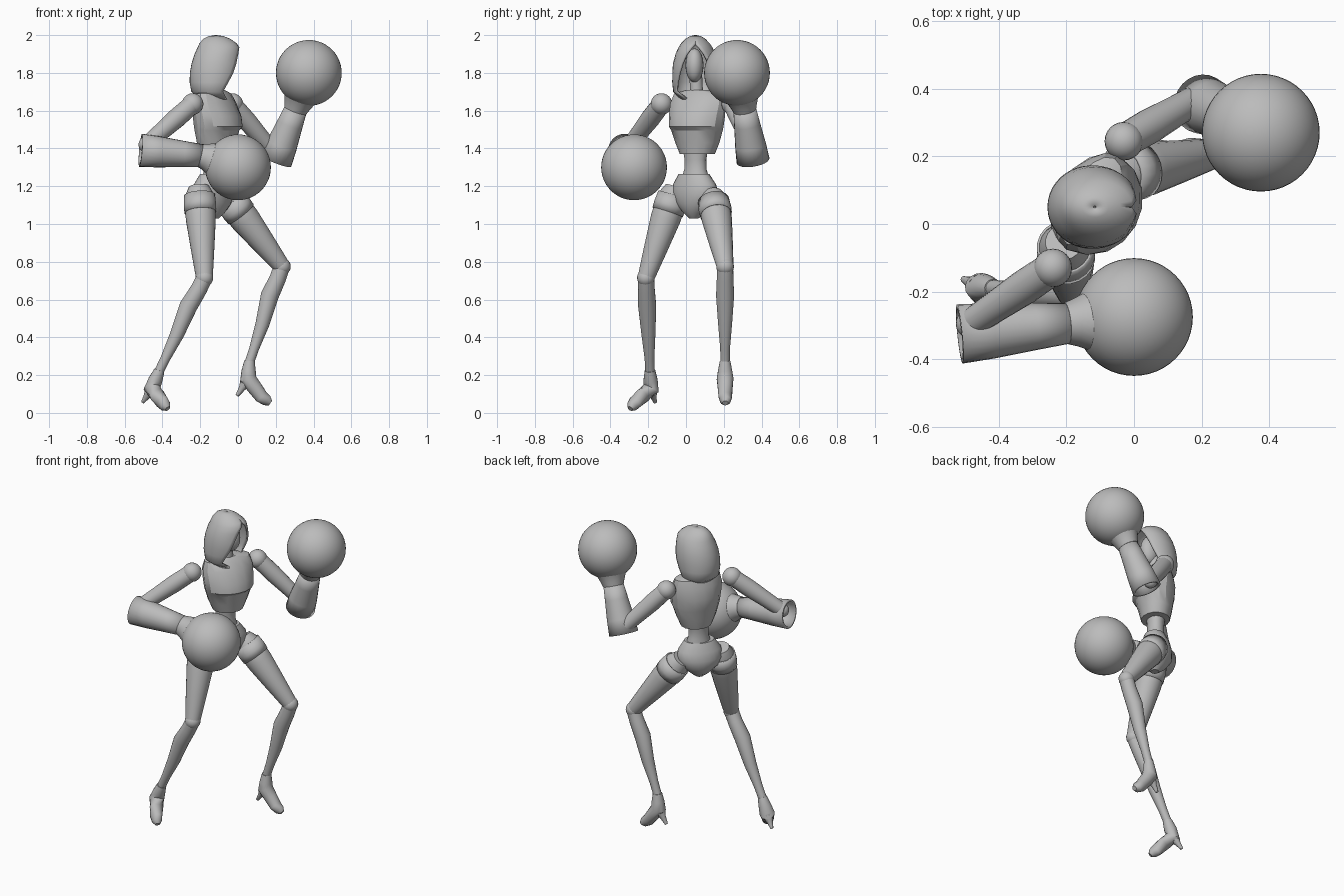
import bpy, bmesh, math
from mathutils import Vector as V

cube = bpy.data.objects.get("Cube")
if cube:
    bpy.data.objects.remove(cube, do_unlink=True)

grey = bpy.data.materials.new("plain_grey")
grey.use_nodes = True
grey.diffuse_color = (0.5, 0.5, 0.5, 1)
grey.node_tree.nodes["Principled BSDF"].inputs["Base Color"].default_value = (0.5, 0.5, 0.5, 1)


def finish(name, bm, thick=0, angle=35):
    """Turn a bmesh into a shaded object, optionally a shell."""
    bmesh.ops.remove_doubles(bm, verts=bm.verts, dist=1e-5)
    bmesh.ops.recalc_face_normals(bm, faces=bm.faces)
    mesh = bpy.data.meshes.new(name)
    bm.to_mesh(mesh)
    bm.free()
    ob = bpy.data.objects.new(name, mesh)
    bpy.context.collection.objects.link(ob)
    mesh.materials.append(grey)
    if thick:
        mod = ob.modifiers.new("shell", "SOLIDIFY")
        mod.thickness = thick
        mod.offset = -1
    bpy.ops.object.select_all(action="DESELECT")
    ob.select_set(True)
    bpy.context.view_layer.objects.active = ob
    bpy.ops.object.shade_smooth_by_angle(angle=math.radians(angle))
    return ob


def loft(name, rings, n=24, caps=True, thick=0, angle=35):
    """Skin rings of (centre, forward axis, side axis, gap in degrees)."""
    bm = bmesh.new()
    rows = []
    for c, f, s, gap in rings:
        g = math.radians(gap)
        angles = [g + (2 * math.pi - 2 * g) * i / n for i in range(n + 1)]
        rows.append([bm.verts.new(c + f * math.cos(a) + s * math.sin(a)) for a in angles])
    for a, b in zip(rows, rows[1:]):
        for i in range(n):
            bm.faces.new((a[i], a[i + 1], b[i + 1], b[i]))
    if caps:
        bm.faces.new(rows[0][:-1])
        bm.faces.new(rows[-1][:-1])
    return finish(name, bm, thick, angle)


def limb(name, points, n=20, **kw):
    """Tube along points of (x, y, z, radius)."""
    ps = [V(p[:3]) for p in points]
    rings = []
    for i, p in enumerate(ps):
        t = (ps[min(i + 1, len(ps) - 1)] - ps[max(i - 1, 0)]).normalized()
        ref = V((0, 0, 1)) if abs(t.z) < 0.6 else V((0.87, -0.48, 0))
        s = t.cross(ref).normalized()
        r = points[i][3]
        rings.append((p, s.cross(t) * r, s * r, 0))
    return loft(name, rings, n, **kw)


def body(name, centre, yaw, levels, **kw):
    """Upright part from levels of (z, depth, half width, forward shift, gap)."""
    a = math.radians(yaw)
    f, s = V((math.cos(a), math.sin(a), 0)), V((-math.sin(a), math.cos(a), 0))
    rings = [(V((*centre, z)) + f * o, f * d, s * w, g) for z, d, w, o, g in levels]
    return loft(name, rings, **kw)


def ball(name, centre, size, segs=32):
    bm = bmesh.new()
    bmesh.ops.create_uvsphere(bm, u_segments=segs, v_segments=segs // 2, radius=1)
    bmesh.ops.scale(bm, vec=size if isinstance(size, tuple) else (size,) * 3, verts=bm.verts)
    bmesh.ops.translate(bm, vec=centre, verts=bm.verts)
    return finish(name, bm, angle=60)


def mix(a, b, t):
    return tuple(V(a).lerp(V(b), t))


# Head: open hood, face and neck
body("hood", (-0.12, 0.05), 0, [
    (1.66, 0.08, 0.08, 0, 40), (1.70, 0.112, 0.118, -0.015, 60), (1.75, 0.128, 0.123, -0.008, 53),
    (1.80, 0.135, 0.123, 0, 45), (1.85, 0.132, 0.119, 0.006, 37), (1.90, 0.122, 0.106, 0.012, 26),
    (1.935, 0.112, 0.090, 0.018, 13), (1.955, 0.100, 0.077, 0.015, 1), (1.98, 0.072, 0.053, 0.008, 0),
    (1.994, 0.040, 0.030, 0.005, 0), (2.0, 0.004, 0.004, 0.004, 0)],
    n=28, caps=False, thick=0.012, angle=50)
ball("face", (-0.085, 0.045, 1.84), (0.062, 0.048, 0.09), 20)
limb("neck", [(-0.12, 0.06, 1.64, 0.045), (-0.115, 0.055, 1.72, 0.034), (-0.11, 0.05, 1.82, 0.034)])

# Torso: cropped jacket, abdomen and pelvis
body("jacket", (-0.115, 0.06), -29, [
    (1.71, 0.045, 0.07, -0.01, 0), (1.69, 0.07, 0.145, -0.015, 0), (1.64, 0.095, 0.16, -0.008, 0),
    (1.57, 0.122, 0.156, 0.005, 0), (1.515, 0.125, 0.15, 0.012, 0), (1.495, 0.112, 0.143, 0.004, 0),
    (1.43, 0.098, 0.122, 0, 0), (1.37, 0.085, 0.095, 0, 0)], n=16, angle=25)
body("abdomen", (-0.125, 0.05), -32, [
    (1.42, 0.06, 0.075, 0, 0), (1.34, 0.05, 0.06, 0, 0), (1.29, 0.05, 0.062, 0, 0),
    (1.22, 0.065, 0.085, 0, 0)])
body("pelvis", (-0.125, 0.042), -39, [
    (1.265, 0.065, 0.09, 0, 0), (1.21, 0.085, 0.13, -0.005, 0), (1.16, 0.092, 0.14, -0.01, 0),
    (1.11, 0.088, 0.115, -0.012, 0), (1.06, 0.06, 0.06, -0.005, 0), (1.03, 0.025, 0.025, 0, 0)])

# Arms: shoulder ball, upper arm, hollow cuff, forearm and round glove
arms = {
    "right": ((-0.24, -0.13, 1.635), (-0.485, -0.295, 1.42),
              (-0.515, -0.325, 1.39), (-0.19, -0.293, 1.362), (0, -0.275, 1.3)),
    "left": ((-0.03, 0.245, 1.635), (0.185, 0.37, 1.385),
             (0.20, 0.355, 1.335), (0.307, 0.31, 1.61), (0.375, 0.27, 1.8))}
for side, (shoulder, elbow, cuff, wrist, fist) in arms.items():
    ball(side + "_shoulder", shoulder, 0.057, 24)
    limb(side + "_upper_arm", [
        (*shoulder, 0.05), (*mix(shoulder, elbow, 0.35), 0.052),
        (*mix(shoulder, elbow, 0.7), 0.046), (*elbow, 0.042)])
    ball(side + "_elbow", elbow, 0.042, 20)
    limb(side + "_forearm", [(*elbow, 0.04), (*wrist, 0.045)])
    limb(side + "_cuff", [
        (*cuff, 0.088), (*mix(cuff, wrist, 0.3), 0.082), (*mix(cuff, wrist, 0.7), 0.069),
        (*wrist, 0.06)], n=24, caps=False, thick=0.014)
    limb(side + "_glove_neck", [
        (*mix(cuff, wrist, 0.97), 0.062), (*mix(wrist, fist, 0.08), 0.07),
        (*mix(wrist, fist, 0.3), 0.088), (*mix(wrist, fist, 0.6), 0.13)])
    ball(side + "_glove", fist, 0.174, 48)

# Legs: thigh with shorts edge, knee, shin, pointed shoe and thin heel
legs = {
    "right": ((-0.205, -0.065, 1.16), (-0.178, -0.212, 0.715), (-0.42, -0.19, 0.215),
              (-0.455, -0.185, 0.13), (-0.40, -0.27, 0.055), (-0.372, -0.295, 0.022),
              (-0.505, -0.163, 0.055)),
    "left": ((-0.045, 0.145, 1.13), (0.232, 0.207, 0.775), (0.06, 0.207, 0.265),
             (0.053, 0.207, 0.18), (0.125, 0.208, 0.085), (0.172, 0.208, 0.052),
             (-0.005, 0.207, 0.09))}
for side, (hip, knee, ankle, instep, ball_of_foot, toe, heel) in legs.items():
    limb(side + "_thigh", [
        (*mix(hip, knee, -0.08), 0.055), (*mix(hip, knee, 0.05), 0.082),
        (*mix(hip, knee, 0.3), 0.08), (*mix(hip, knee, 0.65), 0.063),
        (*mix(hip, knee, 0.94), 0.048), (*knee, 0.044)])
    limb(side + "_shorts_edge", [
        (*mix(hip, knee, 0.02), 0.083), (*mix(hip, knee, 0.14), 0.087),
        (*mix(hip, knee, 0.22), 0.085)], caps=False, thick=0.008)
    ball(side + "_knee", knee, 0.047, 20)
    calf = V(mix(knee, ankle, 0.3)) + V((-0.012, 0, 0))
    limb(side + "_shin", [
        (*knee, 0.043), (*mix(knee, ankle, 0.12), 0.044), (*calf, 0.048),
        (*mix(knee, ankle, 0.6), 0.037), (*mix(knee, ankle, 0.85), 0.026), (*ankle, 0.025)])
    limb(side + "_shoe", [
        (*mix(ankle, instep, -0.12), 0.028), (*mix(ankle, instep, 0.5), 0.038),
        (*instep, 0.045), (*mix(instep, ball_of_foot, 0.5), 0.04),
        (*ball_of_foot, 0.036), (*mix(ball_of_foot, toe, 0.6), 0.03), (*toe, 0.015)], n=16)
    limb(side + "_heel", [
        (*mix(instep, heel, 0.1), 0.036), (*mix(instep, heel, 0.55), 0.018),
        (*heel, 0.009)], n=10)
